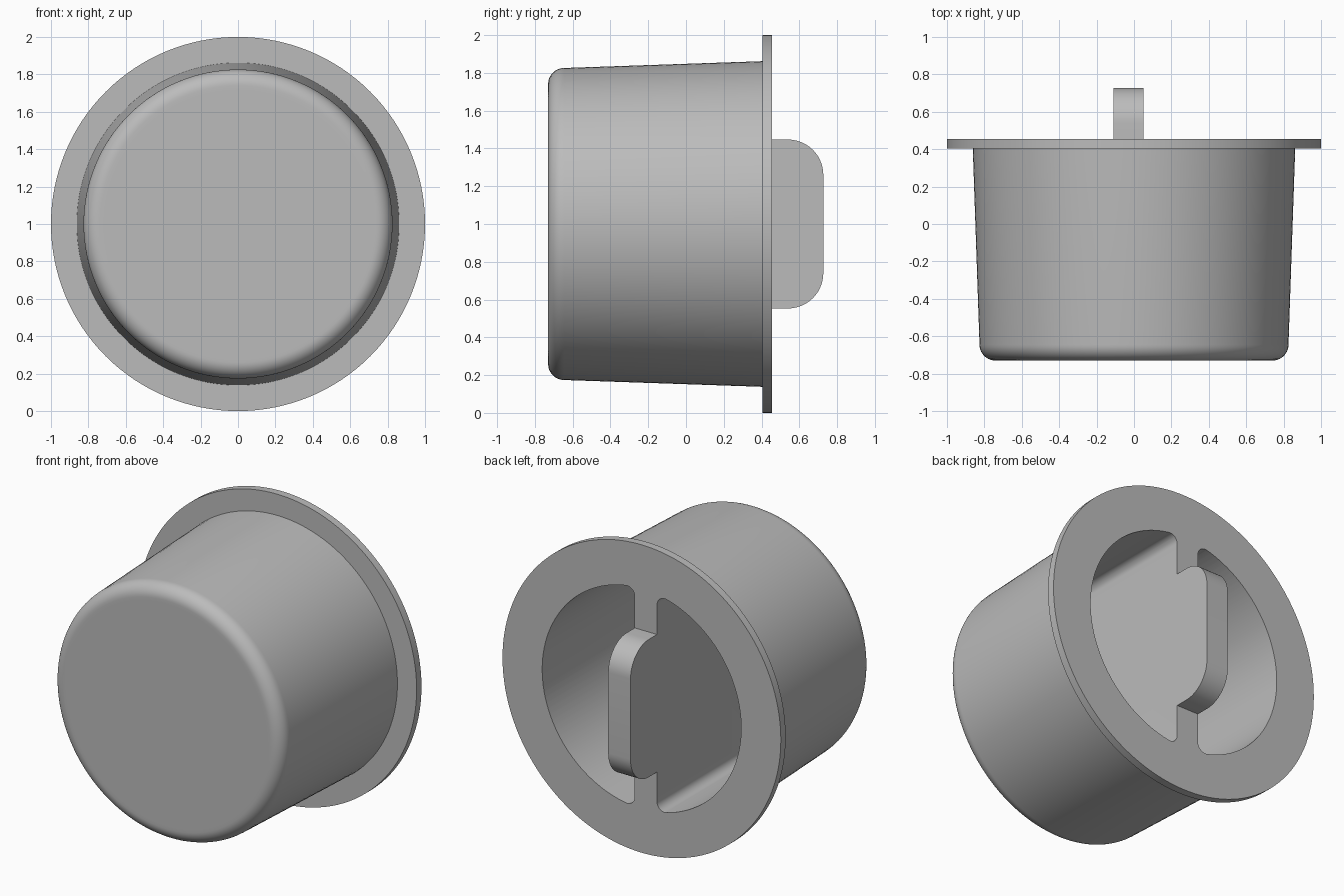
import bpy
import bmesh
from math import sin, cos, pi, sqrt, atan2
from mathutils import Matrix, Vector

if "Cube" in bpy.data.objects:
    bpy.data.objects.remove(bpy.data.objects["Cube"])

CENTRE = Vector((0, 0, 1))
FRONT, FLANGE_FRONT, FLANGE_BACK, BACK = -0.73, 0.405, 0.455, 0.727
FLOOR = -0.6                     # bottom of the pockets
POCKET_R, CORNER_R = 0.715, 0.055
WEB_RIGHT, WEB_LEFT = -0.11, 0.05

grey = bpy.data.materials.new("plain grey")
grey.use_nodes = True
grey.diffuse_color = (0.5, 0.5, 0.5, 1)
grey.node_tree.nodes["Principled BSDF"].inputs["Base Color"].default_value = (0.5, 0.5, 0.5, 1)


def arc(cx, cy, r, a0, a1, n):
    return [(cx + r * cos(a0 + (a1 - a0) * i / n),
             cy + r * sin(a0 + (a1 - a0) * i / n)) for i in range(n + 1)]


def add_object(name, bm):
    bmesh.ops.remove_doubles(bm, verts=bm.verts, dist=1e-5)
    bmesh.ops.recalc_face_normals(bm, faces=bm.faces)
    mesh = bpy.data.meshes.new(name)
    bm.to_mesh(mesh)
    bm.free()
    mesh.materials.append(grey)
    obj = bpy.data.objects.new(name, mesh)
    bpy.context.collection.objects.link(obj)
    return obj


def prism(name, points, depth):
    """Extrude a closed outline by the depth vector."""
    bm = bmesh.new()
    face = bm.faces.new([bm.verts.new(p) for p in points])
    ext = bmesh.ops.extrude_face_region(bm, geom=[face])
    verts = [g for g in ext["geom"] if isinstance(g, bmesh.types.BMVert)]
    bmesh.ops.translate(bm, verts=verts, vec=depth)
    return add_object(name, bm)


def combine(target, tool, operation):
    tool.hide_render = True
    mod = target.modifiers.new(tool.name, 'BOOLEAN')
    mod.object, mod.operation, mod.solver = tool, operation, 'EXACT'
    bpy.context.view_layer.objects.active = target
    bpy.ops.object.modifier_apply(modifier=mod.name)
    bpy.data.objects.remove(tool)


# Tapered body with a rounded front edge and a flange, turned around the y axis
f = 0.085
profile = [(0, FRONT), (0.72, FRONT)]
profile += arc(0.826 - f, FRONT + f, f, -pi / 2, 0, 10)
profile += [(0.862, FLANGE_FRONT), (1, FLANGE_FRONT), (1, FLANGE_BACK), (0, FLANGE_BACK)]
bm = bmesh.new()
verts = [bm.verts.new((r, y, 0)) for r, y in profile]
edges = [bm.edges.new(pair) for pair in zip(verts, verts[1:])]
bmesh.ops.spin(bm, geom=verts + edges, cent=(0, 0, 0), axis=(0, 1, 0),
               angle=2 * pi, steps=128, use_duplicate=False)
bmesh.ops.transform(bm, matrix=Matrix.Translation(CENTRE), verts=bm.verts)
plug = add_object("plug_body_with_handle", bm)

# Handle plate with rounded outer corners, left wide so the pockets trim it flush
half, r = 0.447, 0.187
outline = [(FLANGE_BACK - 0.1, -half)] + arc(BACK - r, -half + r, r, -pi / 2, 0, 14)
outline += arc(BACK - r, half - r, r, 0, pi / 2, 14) + [(FLANGE_BACK - 0.1, half)]
handle = prism("handle", [(-0.2, y, z + 1) for y, z in outline], (0.35, 0, 0))
combine(plug, handle, 'UNION')

# Two D-shaped pockets either side of the central web
for name, side, flat in (("left_pocket", 1, WEB_LEFT), ("right_pocket", -1, -WEB_RIGHT)):
    cx = flat + CORNER_R
    cz = sqrt((POCKET_R - CORNER_R) ** 2 - cx ** 2)
    t = atan2(cz, cx)
    outline = arc(0, 0, POCKET_R, -t, t, 56)
    outline += arc(cx, cz, CORNER_R, t, pi, 10)[1:]
    outline += arc(cx, -cz, CORNER_R, -pi, -t, 10)[:-1]
    cutter = prism(name, [(side * x, FLOOR, z + 1) for x, z in outline],
                   (0, BACK + 0.1 - FLOOR, 0))
    combine(plug, cutter, 'DIFFERENCE')

# Smooth curved walls, crisp rims
bpy.ops.object.select_all(action='DESELECT')
plug.select_set(True)
bpy.context.view_layer.objects.active = plug
bpy.ops.object.shade_smooth_by_angle(angle=pi / 6)
